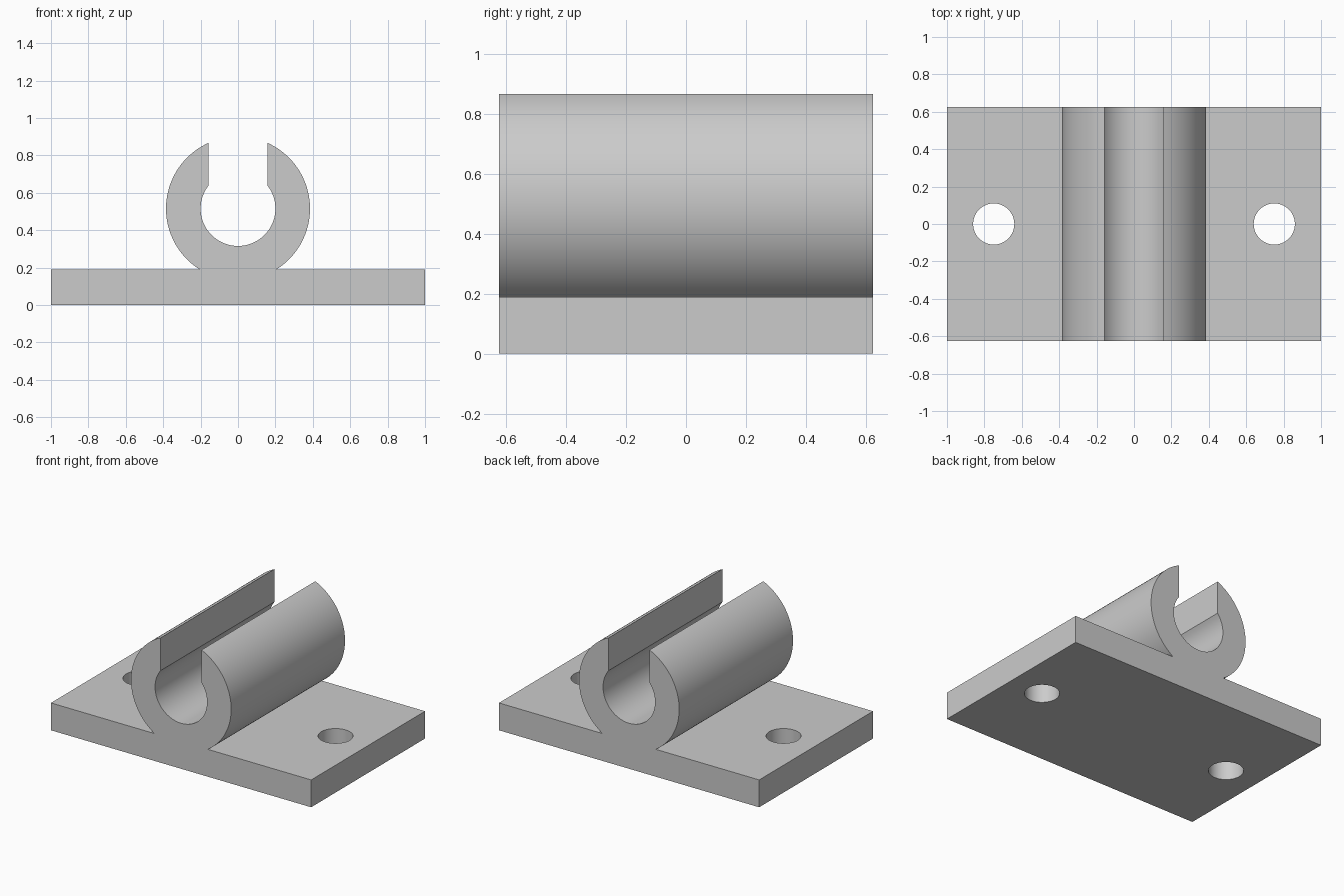
import bpy, bmesh, math

cube = bpy.data.objects.get("Cube")
if cube:
    bpy.data.objects.remove(cube, do_unlink=True)

HALF_X, HALF_Y, PLATE_TOP = 1.0, 0.625, 0.19
AXIS_Z, OUTER, INNER, SLOT = 0.516, 0.385, 0.2, 0.157
HOLE_X, HOLE_R = 0.75, 0.11

grey = bpy.data.materials.new("light grey")
grey.use_nodes = True
colour = (0.6, 0.6, 0.6, 1)
grey.diffuse_color = colour
grey.node_tree.nodes["Principled BSDF"].inputs["Base Color"].default_value = colour


def arc(radius, start, end, steps):
    """Points on a circle about the clip axis."""
    angles = [start + (end - start) * i / steps for i in range(steps + 1)]
    return [(radius * math.cos(a), AXIS_Z + radius * math.sin(a)) for a in angles]


# Right half of the profile: plate, outer wall, slot, then down the bore
foot = math.asin((PLATE_TOP - AXIS_Z) / OUTER)
half = [(HALF_X, 0), (HALF_X, PLATE_TOP)]
half += arc(OUTER, foot, math.acos(SLOT / OUTER), 40)
half += arc(INNER, math.acos(SLOT / INNER), -math.pi / 2, 32)
profile = half + [(-x, z) for x, z in reversed(half[:-1])]

# Extrude the profile along the depth
bm = bmesh.new()
face = bm.faces.new([bm.verts.new((x, -HALF_Y, z)) for x, z in profile])
extruded = bmesh.ops.extrude_face_region(bm, geom=[face], use_keep_orig=True)
moved = [v for v in extruded["geom"] if isinstance(v, bmesh.types.BMVert)]
bmesh.ops.translate(bm, verts=moved, vec=(0, 2 * HALF_Y, 0))
bmesh.ops.recalc_face_normals(bm, faces=bm.faces)
mesh = bpy.data.meshes.new("clip_bracket")
bm.to_mesh(mesh)
bm.free()
mesh.materials.append(grey)
bracket = bpy.data.objects.new("clip_bracket", mesh)
bpy.context.collection.objects.link(bracket)

# Screw holes through the plate
for side, name in ((1, "left"), (-1, "right")):
    bpy.ops.mesh.primitive_cylinder_add(
        vertices=64, radius=HOLE_R, depth=4 * PLATE_TOP, location=(side * HOLE_X, 0, 0))
    cutter = bpy.context.object
    cutter.name = name + "_hole_cutter"
    cutter.data.materials.append(grey)
    cutter.hide_render = True
    cut = bracket.modifiers.new(name + "_hole", 'BOOLEAN')
    cut.operation, cut.solver, cut.object = 'DIFFERENCE', 'EXACT', cutter
    bpy.ops.object.select_all(action='DESELECT')
    bracket.select_set(True)
    bpy.context.view_layer.objects.active = bracket
    bpy.ops.object.modifier_apply(modifier=cut.name)
    bpy.data.objects.remove(cutter, do_unlink=True)

# Smooth curved walls, crisp edges
bpy.ops.object.shade_smooth_by_angle(angle=math.radians(30))
